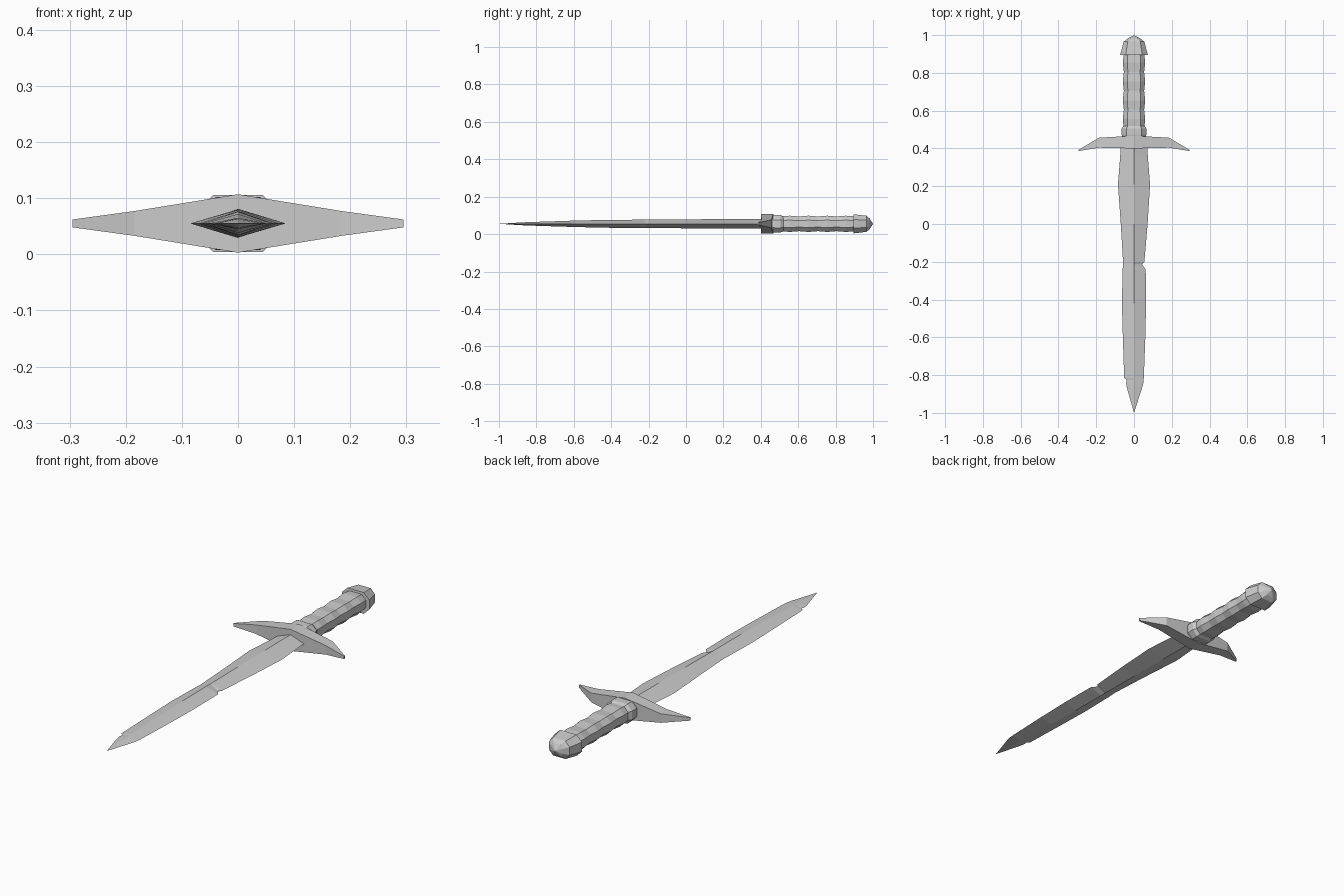
import bpy, bmesh

cube = bpy.data.objects.get("Cube")
if cube:
    bpy.data.objects.remove(cube)

MID = 0.055  # height of the dagger's central plane

steel = bpy.data.materials.new("plain_grey")
steel.use_nodes = True
GREY = (0.6, 0.6, 0.6, 1)
steel.diffuse_color = GREY
steel.node_tree.nodes["Principled BSDF"].inputs["Base Color"].default_value = GREY


def loft(name, rings):
    """Skin a list of equal-sized rings of points and cap both ends."""
    bm = bmesh.new()
    loops = [[bm.verts.new(p) for p in ring] for ring in rings]
    n = len(loops[0])
    for a, b in zip(loops, loops[1:]):
        for i in range(n):
            j = (i + 1) % n
            bm.faces.new((a[i], a[j], b[j], b[i]))
    bm.faces.new(loops[0])
    bm.faces.new(loops[-1])
    bmesh.ops.remove_doubles(bm, verts=bm.verts, dist=0.0004)
    bmesh.ops.recalc_face_normals(bm, faces=bm.faces)
    mesh = bpy.data.meshes.new(name)
    bm.to_mesh(mesh)
    bm.free()
    mesh.materials.append(steel)
    obj = bpy.data.objects.new(name, mesh)
    bpy.context.collection.objects.link(obj)
    return obj


# Blade: y, right edge, left edge, half thickness, with two chips in the edges
blade = [
    (0.43, 0.070, 0.070, 0.026), (0.36, 0.073, 0.073, 0.026),
    (0.21, 0.085, 0.085, 0.025), (0.00, 0.070, 0.072, 0.024),
    (-0.20, 0.058, 0.055, 0.022), (-0.212, 0.058, 0.043, 0.022),
    (-0.225, 0.059, 0.050, 0.022), (-0.24, 0.060, 0.062, 0.022),
    (-0.42, 0.064, 0.064, 0.021), (-0.60, 0.059, 0.060, 0.017),
    (-0.815, 0.052, 0.052, 0.010), (-0.825, 0.038, 0.051, 0.010),
    (-0.845, 0.042, 0.049, 0.009), (-0.87, 0.037, 0.042, 0.008),
    (-1.00, 0, 0, 0),
]
loft("blade", [[(-r, y, MID), (0, y, MID + h), (l, y, MID), (0, y, MID - h)]
               for y, r, l, h in blade])

# Guard: x, front y, back y, half height; mirrored to both sides
half_guard = [(0, 0.40, 0.467, 0.052), (0.185, 0.404, 0.457, 0.022),
              (0.295, 0.386, 0.392, 0.007)]
guard = [(-x, f, b, h) for x, f, b, h in half_guard[:0:-1]] + half_guard
loft("guard", [[(x, f, MID - h), (x, b, MID - h), (x, b, MID + h), (x, f, MID + h)]
               for x, f, b, h in guard])


def octagon(y, w, h):
    """Flattened eight-sided ring across the handle."""
    corners = [(1, 0.45), (0.6, 1), (-0.6, 1), (-1, 0.45)]
    corners += [(-u, -v) for u, v in corners]
    return [(u * w, y, MID + v * h) for u, v in corners]


# Collar between the guard and the grip
collar = [(0.45, 0.060, 0.043), (0.475, 0.066, 0.047),
          (0.505, 0.066, 0.047), (0.52, 0.056, 0.040)]
loft("collar", [octagon(*c) for c in collar])

# Grip with shallow finger swells
grip = []
for i in range(9):
    swell = 1.06 if i % 2 else 0.96
    grip.append(octagon(0.505 + 0.05 * i, 0.056 * swell, 0.041 * swell))
loft("grip", grip)

# Pommel: flared rim closing to a blunt point
pommel = [(0.895, 0.056, 0.041), (0.896, 0.073, 0.051),
          (0.965, 0.055, 0.043), (0.982, 0.033, 0.028), (1.0, 0, 0)]
loft("pommel", [octagon(*p) for p in pommel])
